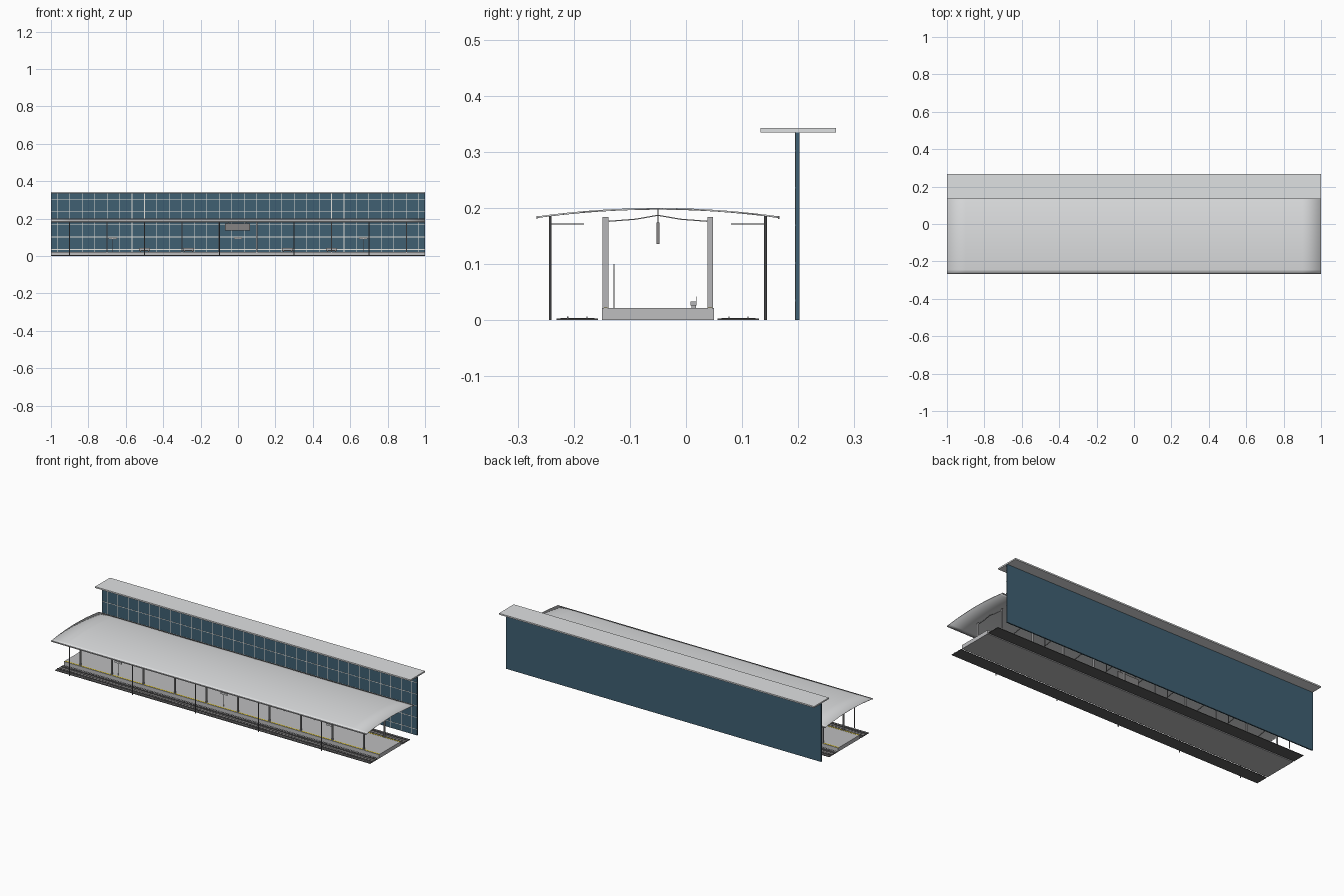
import bpy, bmesh
from mathutils import Matrix, Vector

if "Cube" in bpy.data.objects:
    bpy.data.objects.remove(bpy.data.objects["Cube"])


def material(name, rgb):
    m = bpy.data.materials.new(name)
    m.diffuse_color = (*rgb, 1)
    m.use_nodes = True
    m.node_tree.nodes["Principled BSDF"].inputs["Base Color"].default_value = m.diffuse_color
    return m


LIGHT = material("light grey roof", (0.74, 0.75, 0.76))
CONCRETE = material("concrete grey", (0.51, 0.51, 0.52))
STEEL = material("column grey", (0.47, 0.47, 0.48))
DARK = material("dark steel", (0.20, 0.20, 0.21))
BALLAST = material("dark ballast", (0.11, 0.11, 0.11))
BLUE = material("slate blue wall", (0.05, 0.115, 0.17))
JOINT = material("pale joints", (0.78, 0.76, 0.72))
YELLOW = material("safety yellow", (0.82, 0.62, 0.03))
MID = material("sign grey", (0.24, 0.23, 0.23))


def finish(name, bm, mat):
    bmesh.ops.recalc_face_normals(bm, faces=bm.faces)
    me = bpy.data.meshes.new(name)
    bm.to_mesh(me)
    bm.free()
    me.materials.append(mat)
    ob = bpy.data.objects.new(name, me)
    bpy.context.collection.objects.link(ob)
    return ob


def boxes(name, mat, items):
    """Each item is (x0, x1, y0, y1, z0, z1)."""
    bm = bmesh.new()
    for x0, x1, y0, y1, z0, z1 in items:
        mid = Vector(((x0 + x1) / 2, (y0 + y1) / 2, (z0 + z1) / 2))
        size = Matrix.Diagonal((x1 - x0, y1 - y0, z1 - z0, 1))
        bmesh.ops.create_cube(bm, size=1, matrix=Matrix.Translation(mid) @ size)
    return finish(name, bm, mat)


def cylinders(name, mat, spots, r, z0, z1):
    bm = bmesh.new()
    for x, y in spots:
        bmesh.ops.create_cone(bm, cap_ends=True, segments=10, radius1=r, radius2=r, depth=z1 - z0,
                              matrix=Matrix.Translation((x, y, (z0 + z1) / 2)))
    return finish(name, bm, mat)


def extrude_x(name, mat, profile, xs_list):
    """Sweep a closed (y, z) profile along each list of x stations."""
    bm = bmesh.new()
    n = len(profile)
    for xs in xs_list:
        rings = [[bm.verts.new((x, y, z)) for y, z in profile] for x in xs]
        for a, b in zip(rings, rings[1:]):
            for i in range(n):
                bm.faces.new((a[i], a[(i + 1) % n], b[(i + 1) % n], b[i]))
        bm.faces.new(rings[0])
        bm.faces.new(rings[-1])
    return finish(name, bm, mat)


CY = -0.05                                   # centre line of the platform
POLES = [-0.9 + 0.4 * i for i in range(5)]
BAYS = [-0.9 + 0.2 * i for i in range(10)]

# Platform with yellow warning strips
boxes("platform", CONCRETE, [(-1, 1, -0.15, 0.05, 0, 0.022)])
boxes("warning_strips", YELLOW, [(-1, 1, CY + s * 0.093 - 0.0035, CY + s * 0.093 + 0.0035, 0.021, 0.0228)
                                 for s in (-1, 1)])

# Tracks on both sides
bed, sleepers, rails = [], [], []
for s in (-1, 1):
    c = CY + s * 0.1435
    bed.append((-1, 1, c - 0.037, c + 0.037, 0, 0.003))
    sleepers += [(-0.994 + 0.02 * i, -0.986 + 0.02 * i, c - 0.03, c + 0.03, 0.002, 0.0042) for i in range(100)]
    rails += [(-1, 1, c + r - 0.0012, c + r + 0.0012, 0.003, 0.0065) for r in (-0.017, 0.017)]
boxes("track_bed", BALLAST, bed)
boxes("sleepers", MID, sleepers)
boxes("rails", DARK, rails)

# Canopy columns and gull-shaped rafters
boxes("columns", STEEL, [(x - 0.003, x + 0.003, CY + s * 0.0935 - 0.005, CY + s * 0.0935 + 0.005, 0.022, 0.184)
                         for x in BAYS for s in (-1, 1)])
lower = [(-0.092, 0.175), (-0.04, 0.179), (0, 0.186), (0.04, 0.179), (0.092, 0.175)]
rafter = [(CY + y, z) for y, z in lower] + [(CY + y, z + 0.002) for y, z in reversed(lower)]
extrude_x("rafters", STEEL, rafter, [(x - 0.0015, x + 0.0015) for x in BAYS])

# Arched canopy roof, softly shaded over its rim, with edge gutters
arc = [(0.216 * (i / 10 - 1), 0.2 - 0.015 * (i / 10 - 1) ** 2) for i in range(21)]
shell = [(CY + y, z) for y, z in arc] + [(CY + y, z - 0.003) for y, z in reversed(arc)]
roof = extrude_x("canopy_roof", LIGHT, shell, [(-1, -0.9, 0, 0.9, 1)])
roof.data.shade_smooth()
boxes("roof_gutters", STEEL, [(-1, 1, CY + s * 0.2155 - 0.0012, CY + s * 0.2155 + 0.0012, 0.18, 0.186)
                              for s in (-1, 1)])

# Overhead line poles with arms reaching over the tracks
cylinders("line_poles", DARK, [(x, CY + s * 0.192) for x in POLES for s in (-1, 1)], 0.0026, 0, 0.186)
boxes("line_pole_arms", DARK, [(x - 0.001, x + 0.001, min(a, b), max(a, b), 0.1705, 0.172)
                               for x in POLES for a, b in ((-0.243, -0.182), (0.08, 0.142))])

# Back wall with a grid of pale joints on its front, and a cap slab
boxes("back_wall", BLUE, [(-1, 1, 0.1955, 0.2025, 0, 0.335)])
joints = [(-0.9667 + i / 15 - 0.0015, -0.9667 + i / 15 + 0.0015, 0.1945, 0.196, 0, 0.335) for i in range(30)]
joints += [(-1, 1, 0.1945, 0.196, z - 0.0015, z + 0.0015) for z in (0.035, 0.102, 0.169, 0.236, 0.302)]
boxes("wall_joints", JOINT, joints)
boxes("wall_cap", LIGHT, [(-1, 1, 0.133, 0.267, 0.335, 0.343)])

# Hanging sign board and hangers
boxes("hanging_sign", MID, [(-0.07, 0.065, CY - 0.0025, CY + 0.0025, 0.136, 0.174)])
boxes("sign_hangers", DARK, [(x - 0.001, x + 0.001, CY - 0.001, CY + 0.001, 0.172, 0.198) for x in (-0.05, 0.045)])

# Small notice posts on the platform
posts = (-0.67, 0, 0.67)
cylinders("notice_posts", STEEL, [(x, -0.128) for x in posts], 0.001, 0.022, 0.1)
boxes("notice_plates", LIGHT, [(x - 0.022, x + 0.022, -0.129, -0.127, 0.09, 0.1) for x in posts])

# Benches with backrests
bench = []
for x in (-0.5, -0.265, 0.265, 0.5):
    bench += [(x - 0.03, x + 0.03, 0.008, 0.019, 0.026, 0.033), (x - 0.03, x + 0.03, 0.0175, 0.019, 0.033, 0.042)]
    bench += [(x + d - 0.003, x + d + 0.003, 0.01, 0.018, 0.022, 0.027) for d in (-0.022, 0.022)]
boxes("benches", STEEL, bench)
